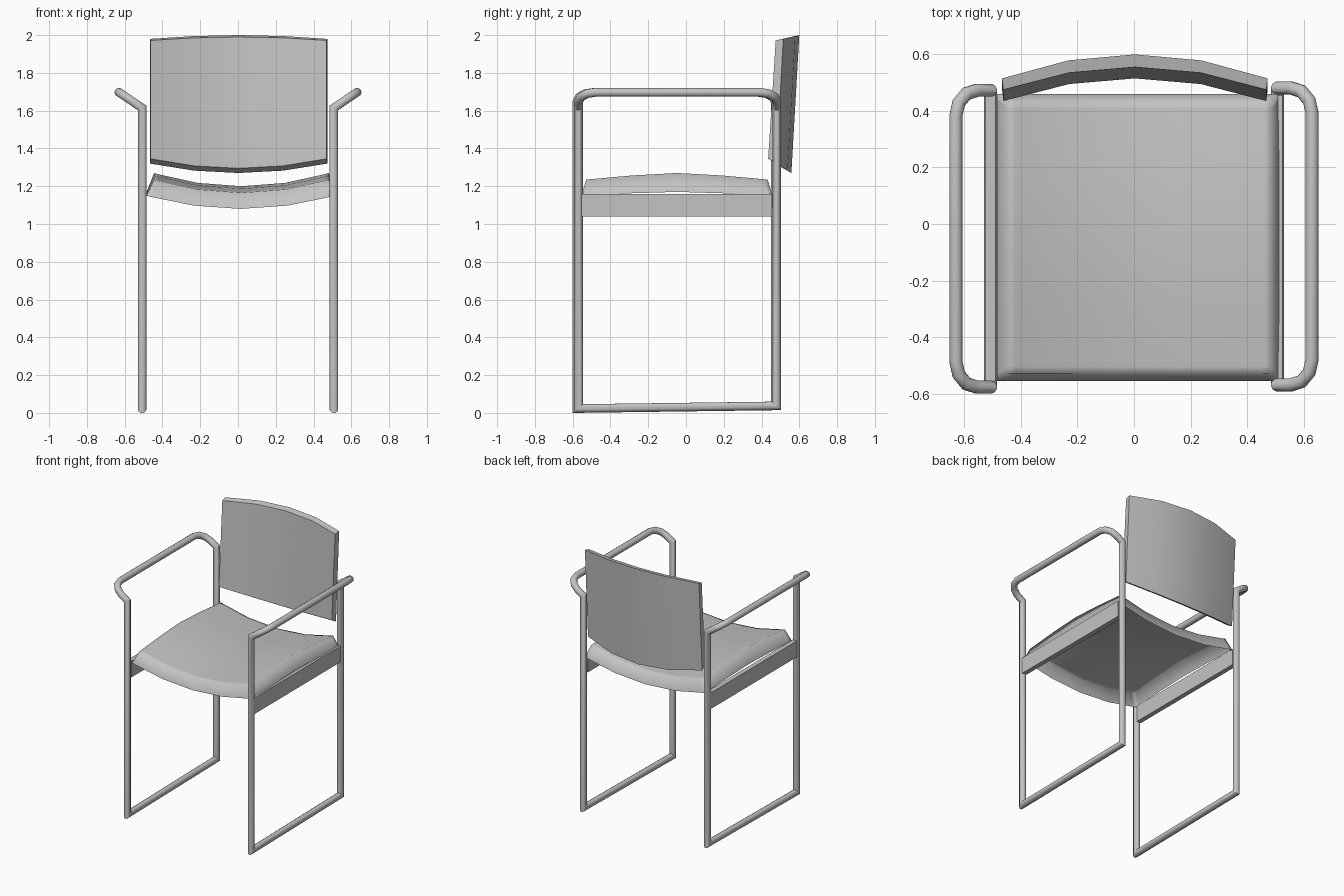
import bpy, bmesh, math
from mathutils import Vector

cube = bpy.data.objects.get("Cube")
if cube:
    bpy.data.objects.remove(cube, do_unlink=True)

grey = bpy.data.materials.new("plain_grey")
grey.use_nodes = True
colour = (0.55, 0.55, 0.55, 1)
grey.diffuse_color = colour
grey.node_tree.nodes["Principled BSDF"].inputs["Base Color"].default_value = colour


def finish(name, bm, angle):
    """Turn a bmesh into a shaded object."""
    bmesh.ops.remove_doubles(bm, verts=bm.verts, dist=0.0005)
    bmesh.ops.recalc_face_normals(bm, faces=bm.faces)
    mesh = bpy.data.meshes.new(name)
    bm.to_mesh(mesh)
    bm.free()
    mesh.materials.append(grey)
    obj = bpy.data.objects.new(name, mesh)
    bpy.context.collection.objects.link(obj)
    bpy.ops.object.select_all(action='DESELECT')
    obj.select_set(True)
    bpy.context.view_layer.objects.active = obj
    bpy.ops.object.shade_smooth_by_angle(angle=math.radians(angle))
    return obj


def bridge(bm, a, b, closed=True):
    n = len(a)
    for i in range(n if closed else n - 1):
        j = (i + 1) % n
        quad = [a[i], a[j], b[j], b[i]]
        if len({tuple(v.co) for v in quad}) > 2:
            bm.faces.new(quad)


def mitred_tube(name, path, radius, sides=12):
    """Sweep a circle round a closed path with mitred corners."""
    bm = bmesh.new()
    n = len(path)
    d = (path[0] - path[-1]).normalized()
    e1 = d.orthogonal().normalized()
    e2 = d.cross(e1)
    angles = [2 * math.pi * k / sides for k in range(sides)]
    ring = [path[-1] + radius * (math.cos(a) * e1 + math.sin(a) * e2) for a in angles]
    rings = []
    for i, p in enumerate(path):
        d = (p - path[i - 1]).normalized()
        normal = (d + (path[(i + 1) % n] - p).normalized()).normalized()
        ring = [v + d * ((p - v).dot(normal) / d.dot(normal)) for v in ring]
        rings.append([bm.verts.new(v) for v in ring])
    for i in range(n):
        bridge(bm, rings[i - 1], rings[i])
    finish(name, bm, 40)


# Side frames: floor bar, two legs and an outward-leaning rounded armrest
def side_frame(name, side):
    leg_x, leg_top, half = 0.508, 1.615, 0.525
    mid_y = -0.048 + 0.004 * side
    lean = Vector((0.122 * side, 0, 0.082))
    reach, r = lean.length, 0.09
    lean.normalize()

    def half_path(sign):
        y = mid_y + sign * half
        top = Vector((leg_x * side, y, leg_top))
        pts = [Vector((leg_x * side, y, 0.03 + 0.007 * sign)), top]
        for k in range(4):
            a = math.radians(30 * k)
            pts.append(top + lean * (reach - r + r * math.sin(a))
                       + Vector((0, -sign * r * (1 - math.cos(a)), 0)))
        return pts

    mitred_tube(name, half_path(-1) + half_path(1)[::-1], 0.0235)


side_frame("left_frame", 1)
side_frame("right_frame", -1)

# Flat rails under the seat
for name, side in (("left_seat_rail", 1), ("right_seat_rail", -1)):
    bm = bmesh.new()
    bmesh.ops.create_cube(bm, size=1)
    for v in bm.verts:
        v.co = (v.co.x * 0.035 + 0.508 * side, v.co.y * 1.01 - 0.05, v.co.z * 0.12 + 1.1)
    finish(name, bm, 30)

# Seat: sagging, crowned pad shell with a flared skirt, open underneath
steps = [-1, -1, -0.95, -0.5, 0, 0.5, 0.95, 1, 1]
last = len(steps) - 1
bm = bmesh.new()
rows = []
for i, u in enumerate(steps):
    row = []
    for j, v in enumerate(steps):
        skirt = i in (0, last) or j in (0, last)
        crown = 1 - abs(v) ** 1.4
        sag = 0.07 * u * u
        if skirt:
            co = (0.014 + 0.498 * u, -0.048 + 0.507 * v, 1.08 + sag + 0.02 * crown)
        else:
            co = (0.018 + 0.462 * u, -0.048 + 0.48 * v, 1.165 + sag + 0.035 * crown)
        row.append(bm.verts.new(co))
    rows.append(row)
for a, b in zip(rows, rows[1:]):
    bridge(bm, a, b, closed=False)
finish("seat", bm, 89)

# Backrest: curved, slightly reclined slab
bm = bmesh.new()
sections = []
for t in (-1, -0.5, 0, 0.5, 1):
    bow = 1 - t * t
    y = 0.08 * bow
    x_front, x_rear = 0.003 + 0.465 * t, 0.003 + 0.47 * t
    sections.append([bm.verts.new(co) for co in (
        (x_front, 0.435 + y, 1.345 - 0.05 * bow),
        (x_front, 0.475 + y, 1.972 + 0.018 * bow),
        (x_rear, 0.515 + y * 1.06, 1.98 + 0.02 * bow),
        (x_rear, 0.478 + y, 1.32 - 0.05 * bow))])
for a, b in zip(sections, sections[1:]):
    bridge(bm, a, b)
bm.faces.new(sections[0])
bm.faces.new(sections[-1])
finish("backrest", bm, 35)
